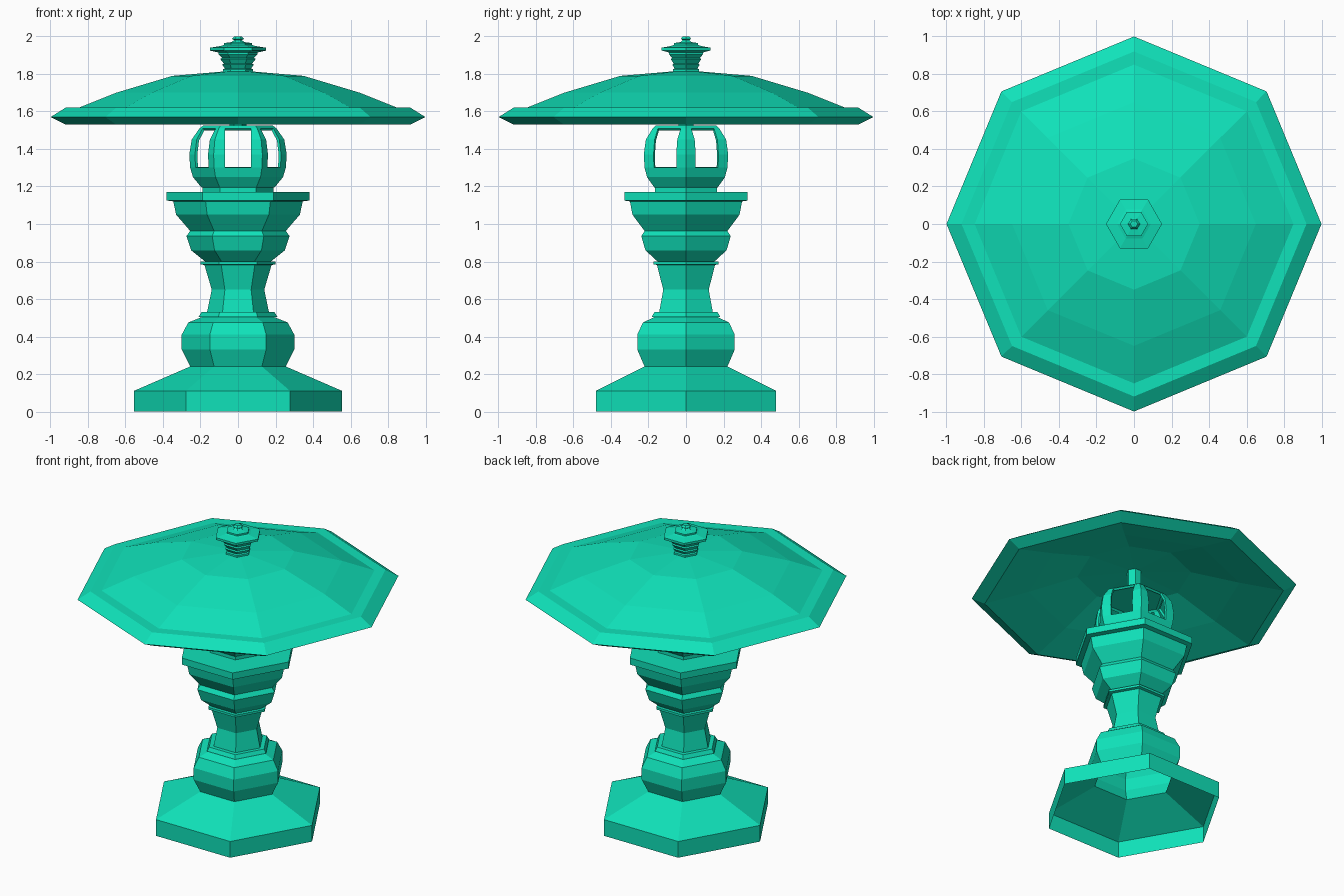
import bpy
import bmesh
from math import cos, sin, pi
from mathutils import Vector

cube = bpy.data.objects.get("Cube")
if cube:
    bpy.data.objects.remove(cube, do_unlink=True)

jade = bpy.data.materials.new("jade green")
jade.use_nodes = True
colour = (0.005, 0.76, 0.49, 1)
jade.diffuse_color = colour
jade.node_tree.nodes["Principled BSDF"].inputs["Base Color"].default_value = colour


def finish(bm, name):
    mesh = bpy.data.meshes.new(name)
    bm.to_mesh(mesh)
    bm.free()
    mesh.materials.append(jade)
    obj = bpy.data.objects.new(name, mesh)
    bpy.context.collection.objects.link(obj)
    return obj


def corner(i, sides, r, z):
    a = 2 * pi * i / sides
    return Vector((r * cos(a), r * sin(a), z))


def turned(name, sides, profile):
    """Sweep a (radius, height) profile round the z axis with flat sides."""
    bm = bmesh.new()
    rings = []
    for r, z in profile:
        if r == 0:
            rings.append([bm.verts.new((0, 0, z))] * sides)
        else:
            rings.append([bm.verts.new(corner(i, sides, r, z)) for i in range(sides)])
    for low, high in zip(rings, rings[1:]):
        for i in range(sides):
            j = (i + 1) % sides
            quad = list(dict.fromkeys((low[i], low[j], high[j], high[i])))
            bm.faces.new(quad)
    return finish(bm, name)


def windowed_bulb(name, levels, sill, head, half_width, sides=6):
    """Hexagonal bulb with an opening in every side between sill and head."""
    bm = bmesh.new()
    rings = []
    for r, z in levels:
        ring = []
        for i in range(sides):
            a, b = corner(i, sides, r, z), corner(i + 1, sides, r, z)
            mid, along = (a + b) / 2, (b - a).normalized() * half_width
            ring += [bm.verts.new(p) for p in (a, mid - along, mid + along)]
        rings.append(ring)
    n = sides * 3
    for k in range(len(levels) - 1):
        is_open = levels[k][1] >= sill and levels[k + 1][1] <= head
        for i in range(n):
            if is_open and i % 3 == 1:
                continue
            j = (i + 1) % n
            bm.faces.new((rings[k][i], rings[k][j], rings[k + 1][j], rings[k + 1][i]))
    bm.faces.new(rings[-1])
    obj = finish(bm, name)
    shell = obj.modifiers.new("wall", 'SOLIDIFY')
    shell.thickness = 0.015
    shell.offset = -1
    return obj


# Stepped foot, open underneath
turned("base", 6, [(0.555, 0), (0.555, 0.11), (0.255, 0.24)])

# Lower bulb and its collar
turned("lower_bulb", 6, [(0.255, 0.24), (0.30, 0.33), (0.30, 0.41),
                         (0.265, 0.475), (0.19, 0.505)])
turned("lower_collar", 6, [(0.17, 0.505), (0.21, 0.505), (0.195, 0.53), (0.165, 0.53)])

# Waisted stem and its collar
turned("stem", 6, [(0.165, 0.53), (0.14, 0.65), (0.18, 0.785)])
turned("upper_collar", 6, [(0.17, 0.78), (0.20, 0.785), (0.20, 0.80), (0.17, 0.80)])

# Flared bowl and platform slab
turned("bowl", 6, [(0.175, 0.80), (0.25, 0.86), (0.275, 0.935), (0.255, 0.963),
                   (0.33, 1.05), (0.345, 1.12)])
turned("platform", 6, [(0.34, 1.12), (0.38, 1.125), (0.38, 1.17), (0, 1.17)])

# Lantern chamber with six openings
turned("lantern_neck", 6, [(0.19, 1.17), (0.19, 1.195)])
windowed_bulb("lantern_chamber",
              [(0.195, 1.195), (0.24, 1.25), (0.255, 1.30), (0.26, 1.37),
               (0.247, 1.45), (0.205, 1.51), (0.185, 1.525)],
              sill=1.29, head=1.511, half_width=0.07)
turned("roof_post", 6, [(0.045, 1.52), (0.045, 1.72)])

# Eight-sided roof with a hollow underside
turned("roof", 8, [(0, 1.71), (0.35, 1.69), (0.65, 1.60), (0.92, 1.53),
                   (1.0, 1.57), (0.92, 1.62), (0.85, 1.62), (0.65, 1.70),
                   (0.35, 1.79), (0, 1.82)])

# Stacked rings and knob on the roof
turned("finial", 6, [(0.08, 1.80), (0.08, 1.825), (0.07, 1.83), (0.085, 1.85),
                     (0.075, 1.855), (0.095, 1.88), (0.085, 1.885), (0.105, 1.905),
                     (0.105, 1.915), (0.15, 1.925), (0.15, 1.94), (0.09, 1.95),
                     (0.075, 1.955), (0.075, 1.965), (0.035, 1.97), (0.02, 1.98),
                     (0.032, 1.987), (0.02, 2.0), (0, 2.0)])
